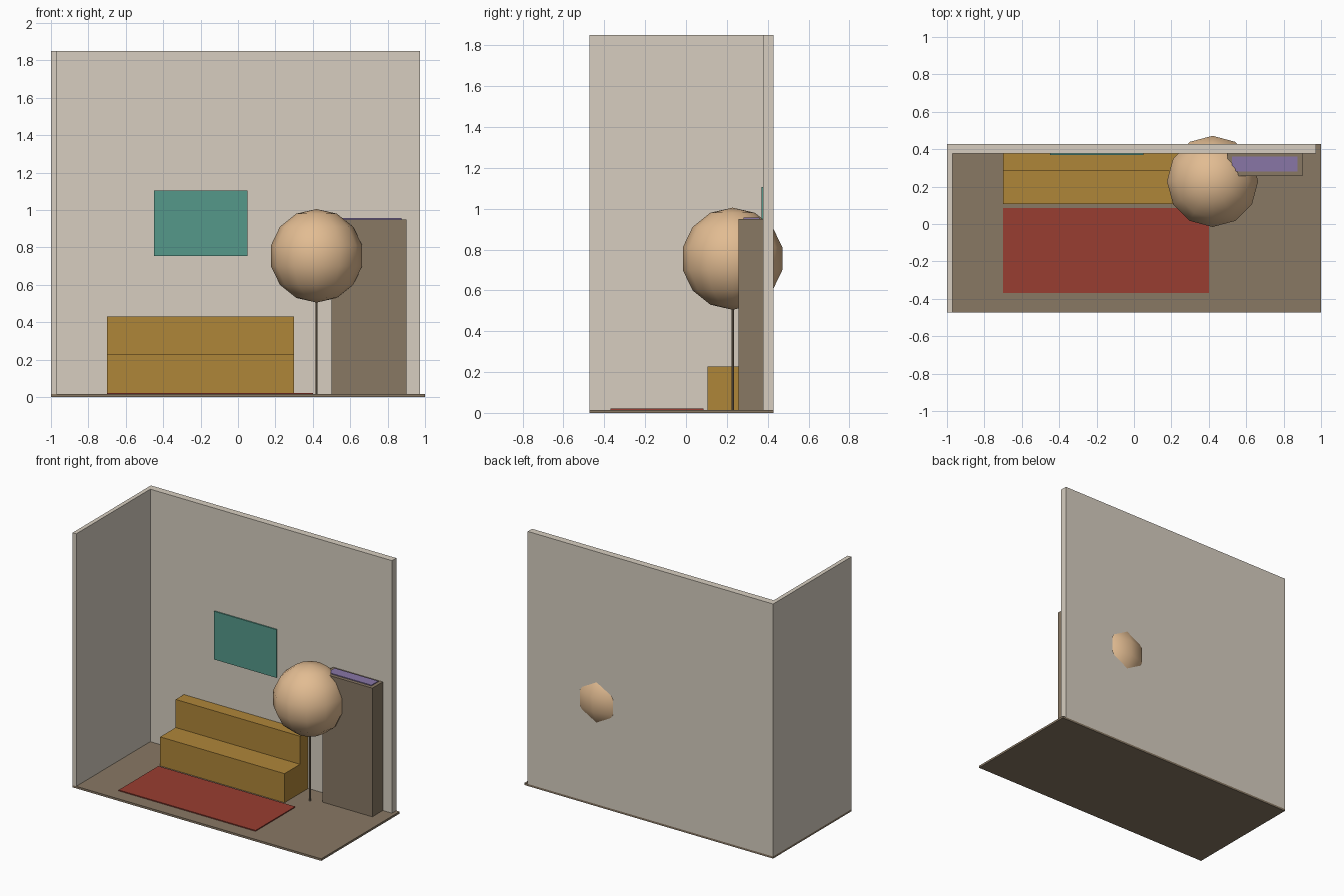
import bpy
import bmesh

if "Cube" in bpy.data.objects:
    bpy.data.objects.remove(bpy.data.objects["Cube"], do_unlink=True)


def material(name, hex_code):
    """Flat material from an sRGB hex colour, stored as linear values."""
    srgb = [int(hex_code[i:i + 2], 16) / 255 for i in (0, 2, 4)]
    colour = [c / 12.92 if c <= 0.04045 else ((c + 0.055) / 1.055) ** 2.4 for c in srgb] + [1]
    mat = bpy.data.materials.new(name)
    mat.use_nodes = True
    mat.diffuse_color = colour
    bsdf = next(n for n in mat.node_tree.nodes if n.type == "BSDF_PRINCIPLED")
    bsdf.inputs["Base Color"].default_value = colour
    return mat


def finish(bm, name, mat):
    bmesh.ops.recalc_face_normals(bm, faces=bm.faces)
    mesh = bpy.data.meshes.new(name)
    bm.to_mesh(mesh)
    bm.free()
    mesh.materials.append(mat)
    obj = bpy.data.objects.new(name, mesh)
    bpy.context.collection.objects.link(obj)
    return obj


def prism(name, mat, profile, x0, x1):
    """Extrude a (y, z) profile along x."""
    bm = bmesh.new()
    face = bm.faces.new([bm.verts.new((x0, y, z)) for y, z in profile])
    ext = bmesh.ops.extrude_face_region(bm, geom=[face])
    verts = [v for v in ext["geom"] if isinstance(v, bmesh.types.BMVert)]
    bmesh.ops.translate(bm, verts=verts, vec=(x1 - x0, 0, 0))
    return finish(bm, name, mat)


def box(name, mat, x, y, z):
    return prism(name, mat, [(y[0], z[0]), (y[1], z[0]), (y[1], z[1]), (y[0], z[1])], *x)


plaster = material("warm plaster", "D7CEC0")
wood = material("brown wood", "887864")
fabric = material("mustard fabric", "AF8639")
red = material("red rug", "993D31")
teal = material("teal canvas", "55998A")
purple = material("purple cloth", "8876A6")
shade_mat = material("peach lampshade", "E2BC92")

FRONT, BACK, WALL = -0.472, 0.428, 0.378   # room depth and inner wall plane
FLOOR, TOP = 0.015, 1.85

# Room shell
box("floor", wood, (-1, 1), (FRONT, BACK), (0, FLOOR))
box("left_side_wall", plaster, (-1, -0.97), (FRONT, BACK), (FLOOR, TOP))
box("back_wall", plaster, (-0.97, 0.973), (WALL, BACK), (FLOOR, TOP))

# Furniture
box("rug", red, (-0.7, 0.4), (-0.37, 0.085), (FLOOR, 0.022))
sofa = [(0.106, FLOOR), (WALL, FLOOR), (WALL, 0.43), (0.284, 0.43), (0.284, 0.226), (0.106, 0.226)]
prism("sofa", fabric, sofa, -0.7, 0.3)
box("cabinet", wood, (0.5, 0.9), (0.257, WALL), (FLOOR, 0.95))
box("cabinet_runner", purple, (0.525, 0.875), (0.282, 0.361), (0.95, 0.956))
box("wall_picture", teal, (-0.45, 0.05), (0.369, WALL), (0.755, 1.105))

# Floor lamp
lamp_x, lamp_y, lamp_z, radius = 0.42, 0.228, 0.755, 0.25
bm = bmesh.new()
bmesh.ops.create_cone(bm, cap_ends=True, segments=8, radius1=0.006, radius2=0.006, depth=0.5)
bmesh.ops.translate(bm, verts=bm.verts, vec=(lamp_x, lamp_y, FLOOR + 0.25))
finish(bm, "lamp_pole", wood)

bm = bmesh.new()
bmesh.ops.create_uvsphere(bm, u_segments=12, v_segments=7, radius=radius)
bmesh.ops.translate(bm, verts=bm.verts, vec=(lamp_x, lamp_y, lamp_z))
lamp_shade = finish(bm, "lamp_shade", shade_mat)
for poly in lamp_shade.data.polygons:
    poly.use_smooth = True
